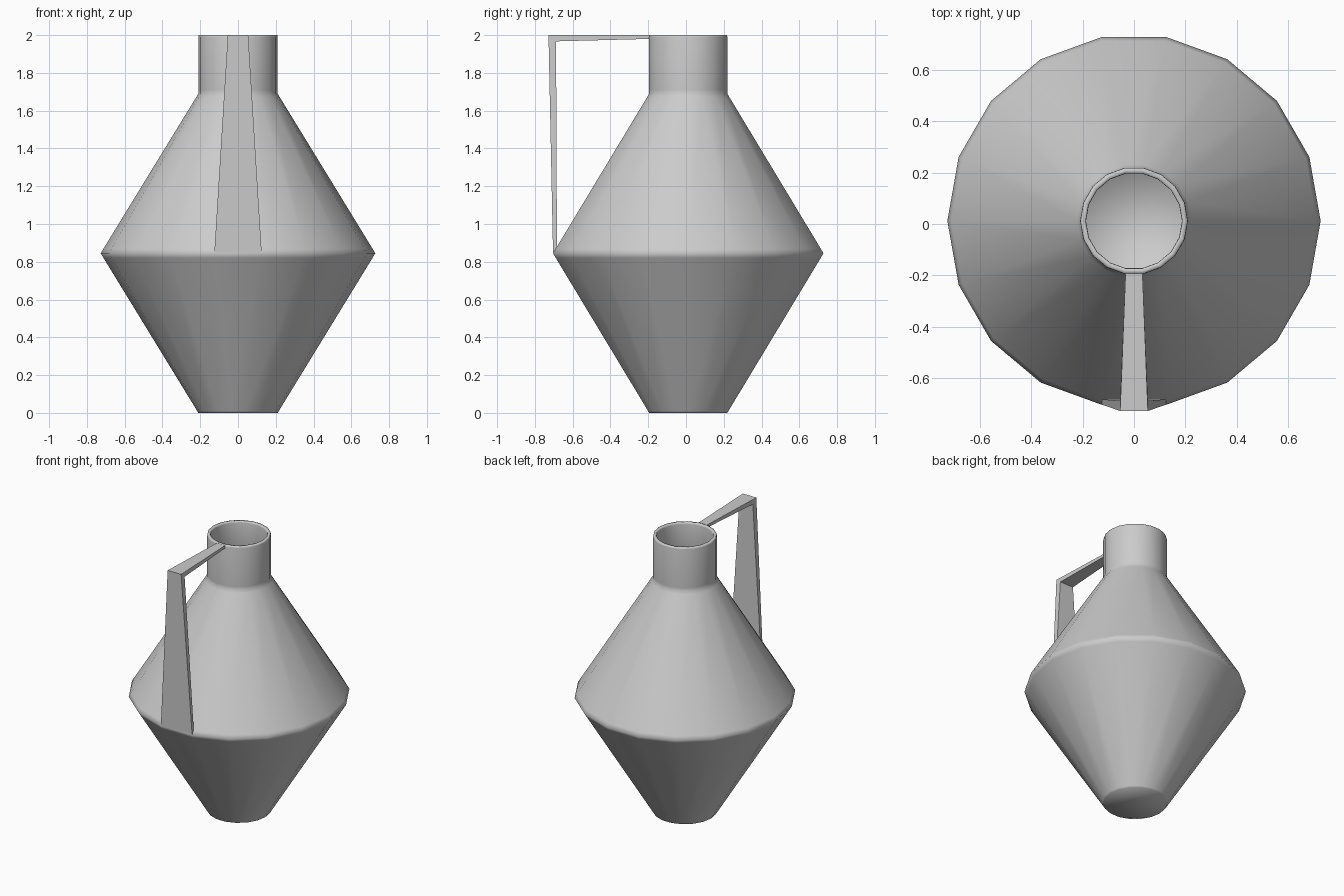
import bpy
import bmesh
from math import cos, sin, tau

SIDES = 18
CENTRE_Y = 0.012

cube = bpy.data.objects.get("Cube")
if cube:
    bpy.data.objects.remove(cube, do_unlink=True)

clay = bpy.data.materials.new("grey_clay")
clay.use_nodes = True
grey = (0.6, 0.6, 0.6, 1)
clay.diffuse_color = grey
clay.node_tree.nodes["Principled BSDF"].inputs["Base Color"].default_value = grey


def make_object(name, bm, smooth):
    bmesh.ops.recalc_face_normals(bm, faces=bm.faces[:])
    for face in bm.faces:
        face.smooth = smooth
    mesh = bpy.data.meshes.new(name)
    bm.to_mesh(mesh)
    bm.free()
    mesh.materials.append(clay)
    obj = bpy.data.objects.new(name, mesh)
    bpy.context.collection.objects.link(obj)
    return obj


def loft(bm, rings):
    """Bridge successive rings of vertices and cap both ends."""
    for lower, upper in zip(rings, rings[1:]):
        count = len(lower)
        for i in range(count):
            j = (i + 1) % count
            bm.faces.new((lower[i], lower[j], upper[j], upper[i]))
    bm.faces.new(rings[0])
    bm.faces.new(rings[-1])


# Vase: outer wall up to the rim, then the inner wall down to the floor.
# Extra rings beside the shoulder, neck and base keep those creases tight.
profile = [
    (0.21, 0), (0.216, 0.01), (0.712, 0.82), (0.727, 0.845), (0.712, 0.87),
    (0.222, 1.67), (0.21, 1.69), (0.21, 1.71), (0.21, 1.99), (0.208, 2),
    (0.189, 2), (0.187, 1.99), (0.187, 1.69), (0.7, 0.845), (0.195, 0.02),
]
bm = bmesh.new()
rings = []
for radius, z in profile:
    rings.append([bm.verts.new((radius * cos(tau * i / SIDES),
                                CENTRE_Y + radius * sin(tau * i / SIDES), z))
                  for i in range(SIDES)])
loft(bm, rings)
make_object("vase_body", bm, True)

# Handle: flat strap from the lip, out, and down to the shoulder.
# Each station: outer y, outer z, inner y, inner z, half width.
stations = [
    (-0.192, 2, -0.192, 1.98, 0.033),
    (-0.728, 2, -0.688, 1.967, 0.054),
    (-0.704, 0.85, -0.683, 0.85, 0.125),
]
bm = bmesh.new()
rings = []
for outer_y, outer_z, inner_y, inner_z, half in stations:
    corners = [(-half, outer_y, outer_z), (half, outer_y, outer_z),
               (half, inner_y, inner_z), (-half, inner_y, inner_z)]
    rings.append([bm.verts.new(c) for c in corners])
loft(bm, rings)
make_object("handle", bm, False)
